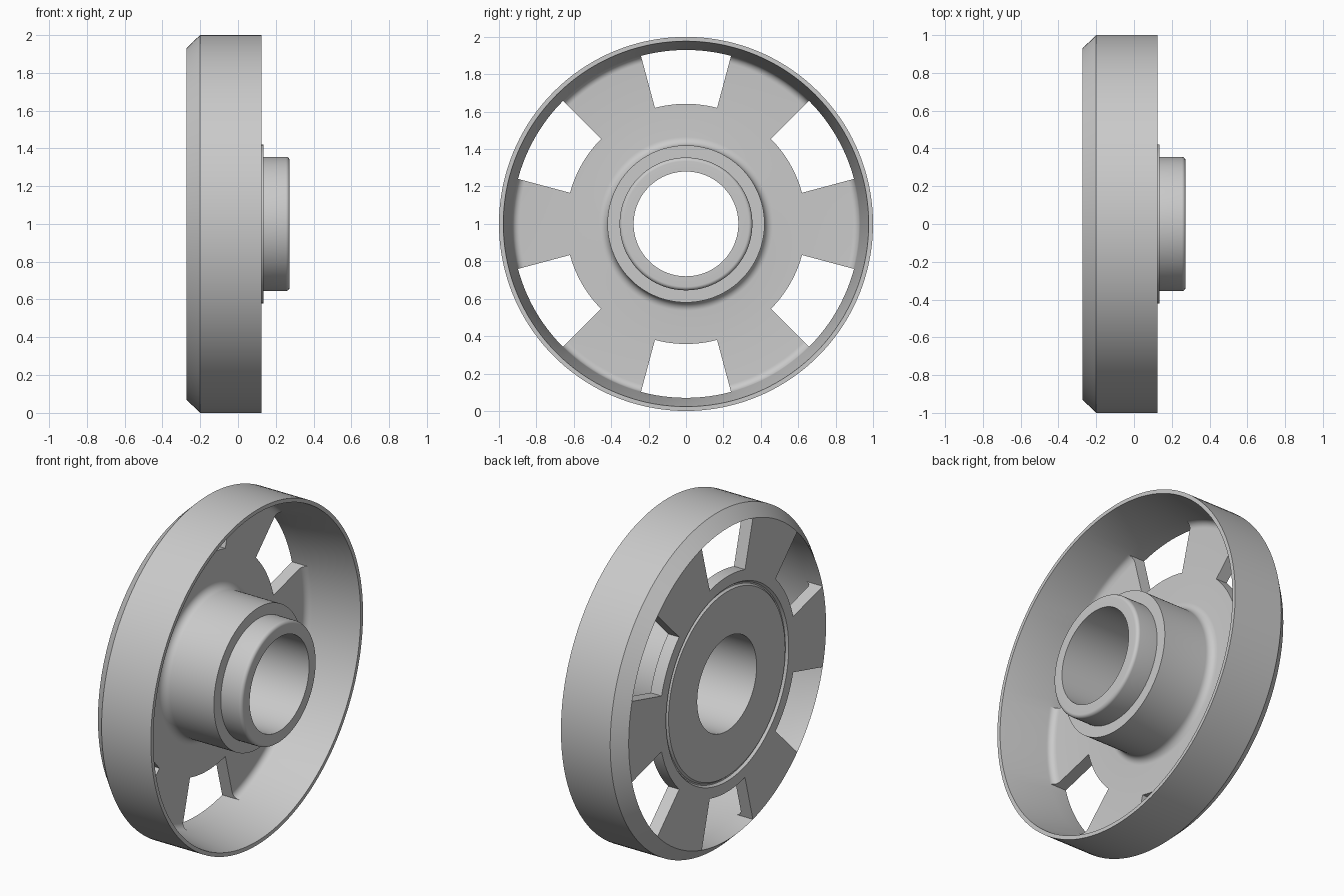
import bpy, bmesh
from math import sin, cos, pi, radians

cube = bpy.data.objects.get("Cube")
if cube:
    bpy.data.objects.remove(cube, do_unlink=True)

SEGMENTS = 144           # 2.5 degrees each
WINDOWS = 6
STEP = SEGMENTS // WINDOWS


def arc(cx, cr, radius, start, end, steps=8):
    """Points (x, r) of a rounded corner in the cross-section."""
    angles = [radians(start + (end - start) * i / steps) for i in range(steps + 1)]
    return [(cx + radius * cos(a), cr + radius * sin(a)) for a in angles]


# Cross-section as (x along the axle, radius), one closed loop
web_front = [(-0.2, 0.642)] + arc(-0.16, 0.89, 0.04, 180, 90)
rim = [(0.125, 0.977), (0.125, 1.0), (-0.2, 1.0)]
web_back = [(-0.273, 0.93), (-0.273, 0.642)]
back_groove = [(-0.273, 0.578), (-0.258, 0.568), (-0.258, 0.56), (-0.27, 0.55)]
bore = [(-0.27, 0.28), (0.273, 0.28)]
boss = arc(0.253, 0.335, 0.02, 0, 90) + [(0.135, 0.355)]
hub = [(0.135, 0.42)] + arc(-0.155, 0.465, 0.045, 270, 180)
profile = web_front + rim + web_back + back_groove + bore + boss + hub

count = len(profile)
front_in, front_out = 0, len(web_front) - 1
back_out = len(web_front) + len(rim)
back_in = back_out + 1


def in_window(segment):
    """Half of every sector is open; spokes are centred on the y axis."""
    return STEP // 4 <= segment % STEP < 3 * STEP // 4


bm = bmesh.new()
rings = []
for s in range(SEGMENTS):
    a = 2 * pi * s / SEGMENTS
    rings.append([bm.verts.new((x, r * cos(a), 1 + r * sin(a))) for x, r in profile])

for s in range(SEGMENTS):
    a, b = rings[s], rings[(s + 1) % SEGMENTS]
    is_open = in_window(s)
    for i in range(count):
        j = (i + 1) % count
        if is_open and (i < front_out or i == back_out):
            continue
        bm.faces.new((a[i], a[j], b[j], b[i]))
    # Curved inner and outer walls of the window
    if is_open:
        for i, j in ((front_in, back_in), (front_out, back_out)):
            bm.faces.new((a[i], a[j], b[j], b[i]))
    # Flat spoke side where a window begins or ends
    if is_open != in_window(s - 1):
        bm.faces.new(a[:front_out + 1] + [a[back_out], a[back_in]])

bmesh.ops.delete(bm, geom=[v for v in bm.verts if not v.link_faces], context='VERTS')
bmesh.ops.recalc_face_normals(bm, faces=bm.faces)
mesh = bpy.data.meshes.new("spoked_wheel")
bm.to_mesh(mesh)
bm.free()

# Plain grey metal
grey = bpy.data.materials.new("grey_metal")
grey.use_nodes = True
colour = (0.59, 0.59, 0.59, 1)
grey.diffuse_color = colour
grey.node_tree.nodes["Principled BSDF"].inputs["Base Color"].default_value = colour
mesh.materials.append(grey)

wheel = bpy.data.objects.new("spoked_wheel", mesh)
bpy.context.collection.objects.link(wheel)
bpy.ops.object.select_all(action='DESELECT')
wheel.select_set(True)
bpy.context.view_layer.objects.active = wheel
bpy.ops.object.shade_smooth_by_angle(angle=radians(30))
